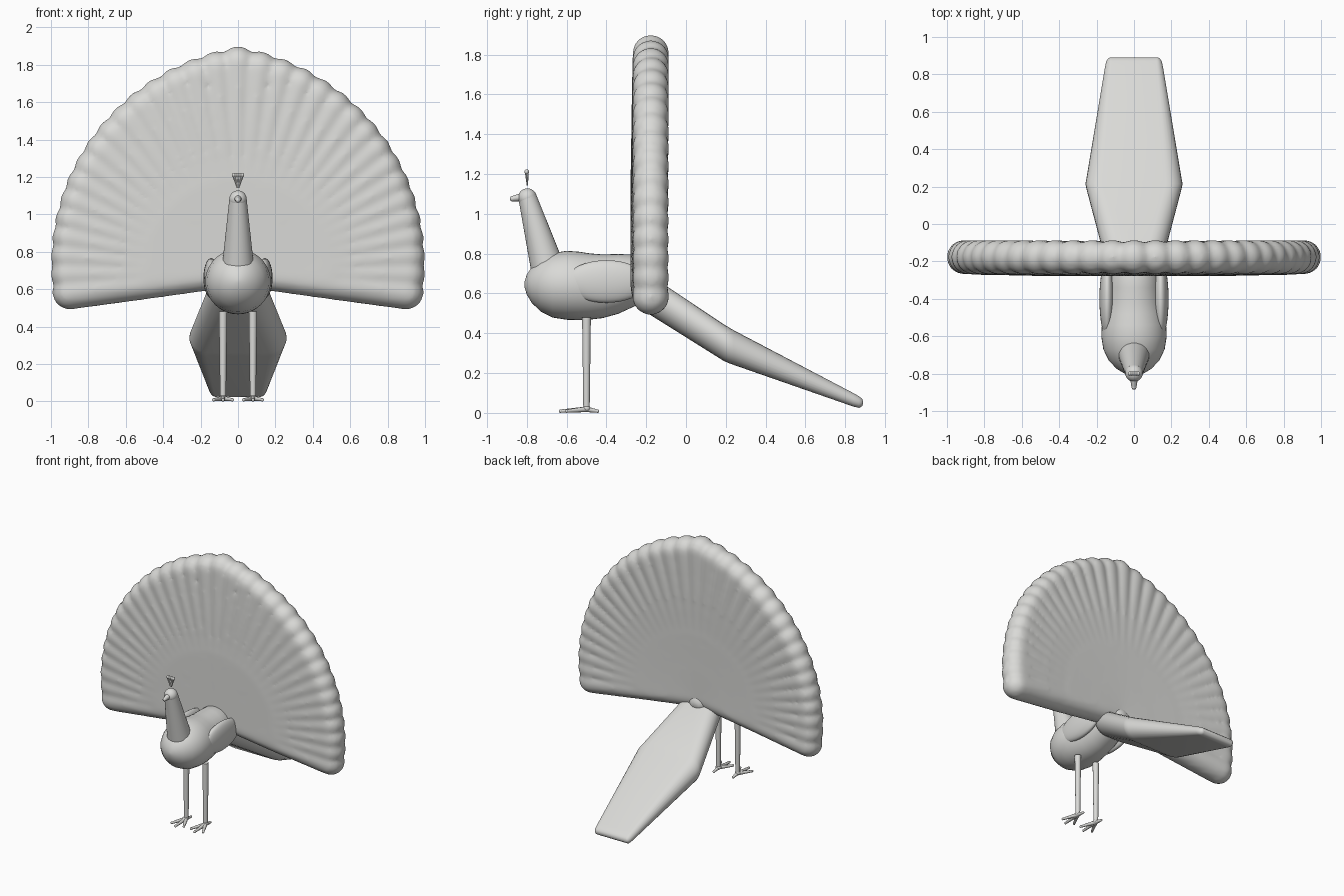
import bpy, bmesh, math
from mathutils import Vector, Matrix

if "Cube" in bpy.data.objects:
    bpy.data.objects.remove(bpy.data.objects["Cube"])

grey = bpy.data.materials.new("light grey")
grey.diffuse_color = (0.7, 0.7, 0.68, 1)
grey.use_nodes = True
grey.node_tree.nodes["Principled BSDF"].inputs["Base Color"].default_value = grey.diffuse_color


def finish(name, bm, angle=40):
    bmesh.ops.recalc_face_normals(bm, faces=bm.faces[:])
    me = bpy.data.meshes.new(name)
    bm.to_mesh(me)
    bm.free()
    ob = bpy.data.objects.new(name, me)
    bpy.context.collection.objects.link(ob)
    me.materials.append(grey)
    bpy.ops.object.select_all(action='DESELECT')
    ob.select_set(True)
    bpy.context.view_layer.objects.active = ob
    bpy.ops.object.shade_smooth_by_angle(angle=math.radians(angle))
    return ob


def ball(bm, c, r, seg=20):
    """Ellipsoid; r is a number or three radii."""
    r = (r, r, r) if isinstance(r, (int, float)) else r
    m = Matrix.Translation(c) @ Matrix.Diagonal((*r, 1))
    bmesh.ops.create_uvsphere(bm, u_segments=seg, v_segments=seg // 2 + 2, radius=1, matrix=m)


def rod(bm, p0, p1, r0, r1, seg=16):
    """Tapered rod between two points."""
    p0, p1 = Vector(p0), Vector(p1)
    d = p1 - p0
    m = Matrix.Translation((p0 + p1) / 2) @ d.to_track_quat('Z', 'Y').to_matrix().to_4x4()
    bmesh.ops.create_cone(bm, cap_ends=True, segments=seg, radius1=r0, radius2=r1,
                          depth=d.length, matrix=m)


def loft(bm, rings):
    rows = [[bm.verts.new(p) for p in ring] for ring in rings]
    n = len(rows[0])
    for a, b in zip(rows, rows[1:]):
        for i in range(n):
            bm.faces.new((a[i], a[(i + 1) % n], b[(i + 1) % n], b[i]))
    bm.faces.new(rows[0])
    bm.faces.new(rows[-1])


def stadium(y, z, w, t, n=12):
    """Flat-sided section with rounded ends, half width w, half height t."""
    ring = []
    for side in (1, -1):
        for i in range(n + 1):
            a = -math.pi / 2 + math.pi * i / n
            ring.append((side * (w - t + t * math.cos(a)), y, z + side * t * math.sin(a)))
    return ring


# Fan: rounded feathers spread from a hub, leaning slightly back, fused into one skin
bm = bmesh.new()
hub, count, spread, R = Vector((0, -0.198, 0.695)), 33, math.radians(97), 0.093


def along(k, r, y):
    a = k * spread
    return Vector((r * math.sin(a), y, hub.z + r * math.cos(a)))


for i in range(count):
    k = 2 * i / (count - 1) - 1
    tip = along(k, 1.0 + 0.205 * (1 - abs(k)) ** 1.7 - R, -0.177)
    mid = along(k, 0.5, -0.192)
    rod(bm, hub, mid, 0.08, 0.088, 24)
    ball(bm, mid, 0.088, 24)
    rod(bm, mid, tip, 0.088, R, 24)
    ball(bm, tip, R, 24)
    if i < count - 1:  # short fillers keep the middle of the fan smooth
        for f in (1, 2):
            k2 = k + f * 2 / (count - 1) / 3
            rod(bm, hub, along(k2, 0.5, -0.192), 0.08, 0.088, 24)
            rod(bm, along(k2, 0.5, -0.192), along(k2, 0.7, -0.186), 0.088, 0.075, 24)
ball(bm, hub, 0.08)
fan = finish("tail_fan", bm)
rm = fan.modifiers.new("fuse", 'REMESH')
rm.mode, rm.voxel_size, rm.use_smooth_shade = 'VOXEL', 0.016, True
sm = fan.modifiers.new("soften", 'SMOOTH')
sm.factor, sm.iterations = 0.5, 7

# Body: round breast narrowing to a slimmer back; y, centre z, half width, half height
bm = bmesh.new()
stations = [(-0.812, .645, .012, .012), (-0.80, .645, .05, .05), (-0.775, .643, .092, .09),
            (-0.73, .642, .135, .133), (-0.67, .641, .164, .162), (-0.60, .641, .175, .173),
            (-0.54, .638, .172, .172), (-0.48, .635, .162, .166), (-0.42, .636, .15, .16),
            (-0.34, .648, .14, .15), (-0.26, .665, .13, .13), (-0.18, .67, .10, .09),
            (-0.13, .665, .07, .055), (-0.105, .66, .03, .025)]
loft(bm, [[(w * math.cos(2 * math.pi * j / 40), y, z + h * math.sin(2 * math.pi * j / 40))
           for j in range(40)] for y, z, w, h in stations])
finish("body", bm, 60)

# Neck and head
bm = bmesh.new()
rod(bm, (0, -0.70, 0.745), (0, -0.797, 1.085), 0.083, 0.046, 32)
ball(bm, (0, -0.797, 1.081), 0.047, 28)
finish("neck_and_head", bm)

# Beak
bm = bmesh.new()
rod(bm, (0, -0.82, 1.085), (0, -0.872, 1.076), 0.022, 0.013)
ball(bm, (0, -0.872, 1.076), 0.0135, 12)
finish("beak", bm)

# Crest: small fan of stalks with knobs, just above the head
bm = bmesh.new()
for i in range(-2, 3):
    top = (i * 0.011, -0.80, 1.211)
    rod(bm, (i * 0.002, -0.797, 1.143), top, 0.003, 0.010, 8)
    ball(bm, top, 0.012, 10)
finish("crest", bm)

# Trailing tail: flat slab that widens, then tapers to the ground
bm = bmesh.new()
loft(bm, [stadium(*s) for s in [
    (-0.28, .635, .10, .055), (-0.25, .628, .135, .088), (-0.20, .605, .152, .10),
    (0.19, .353, .255, .092), (0.215, .34, .26, .09), (0.24, .328, .255, .087),
    (0.84, .066, .155, .034), (0.87, .054, .148, .029), (0.885, .052, .138, .018),
    (0.89, .052, .128, .006)]])
finish("trailing_tail", bm, 50)

# Wings, legs and feet on both sides
for s, side in ((-1, "left"), (1, "right")):
    bm = bmesh.new()
    ball(bm, (s * 0.143, -0.40, 0.66), (0.042, 0.205, 0.107), 32)
    finish(side + "_wing", bm)

    bm = bmesh.new()
    x = s * 0.08
    rod(bm, (x, -0.50, 0.02), (x, -0.50, 0.48), 0.016, 0.022)
    finish(side + "_leg", bm)

    bm = bmesh.new()
    ball(bm, (x, -0.50, 0.022), (0.02, 0.02, 0.016))
    for dx, dy in ((-0.05, -0.10), (0, -0.13), (0.05, -0.10), (0, 0.055)):
        tip = (x + dx, -0.50 + dy, 0.009)
        rod(bm, (x, -0.50, 0.018), tip, 0.014, 0.008, 10)
        ball(bm, tip, 0.009, 10)
    finish(side + "_foot", bm)
